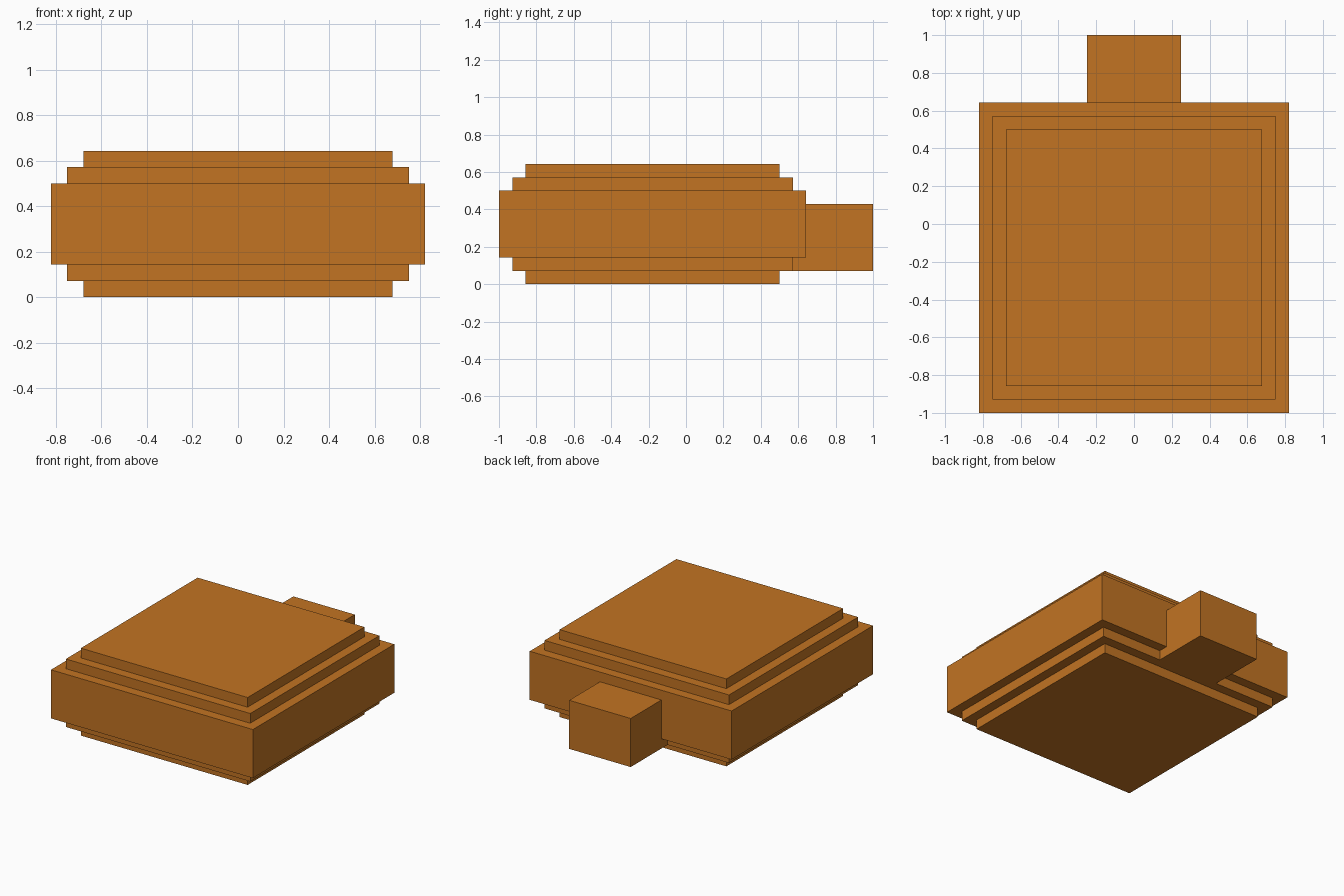
import bpy
import bmesh
from mathutils import Vector

default = bpy.data.objects.get("Cube")
if default:
    bpy.data.objects.remove(default, do_unlink=True)

STEP = 1 / 14  # height and width of one terrace step

# Single warm brown-orange colour
brown = bpy.data.materials.new("warm_brown")
brown.use_nodes = True
colour = (0.54, 0.173, 0.0165, 1)
brown.diffuse_color = colour
bsdf = next(n for n in brown.node_tree.nodes if n.type == 'BSDF_PRINCIPLED')
bsdf.inputs["Base Color"].default_value = colour


def box(name, low, high, terraces=0):
    """Box between two corners, with stepped terraces on its top and bottom."""
    low, high = Vector(low), Vector(high)
    bm = bmesh.new()
    bmesh.ops.create_cube(bm, size=1)
    bmesh.ops.scale(bm, vec=high - low, verts=bm.verts)
    bmesh.ops.translate(bm, vec=(low + high) / 2, verts=bm.verts)
    bm.normal_update()
    for cap in [f for f in bm.faces if abs(f.normal.z) > 0.9]:
        rise = Vector((0, 0, STEP if cap.normal.z > 0 else -STEP))
        for _ in range(terraces):
            # Flat ledge, then a vertical riser
            bmesh.ops.inset_region(bm, faces=[cap], thickness=STEP,
                                   use_even_offset=True)
            bmesh.ops.inset_region(bm, faces=[cap], thickness=0)
            bmesh.ops.translate(bm, vec=rise, verts=cap.verts)
            bm.normal_update()
    mesh = bpy.data.meshes.new(name)
    bm.to_mesh(mesh)
    bm.free()
    mesh.materials.append(brown)
    obj = bpy.data.objects.new(name, mesh)
    bpy.context.collection.objects.link(obj)
    return obj


# Main block with two terraces above and below
half = 11.5 * STEP
box("stepped_body", (-half, -1, 2 * STEP), (half, 9 * STEP, 7 * STEP), terraces=2)

# Block standing out at the back
box("rear_block", (-0.25, 8 * STEP, STEP), (0.25, 1, 6 * STEP))
